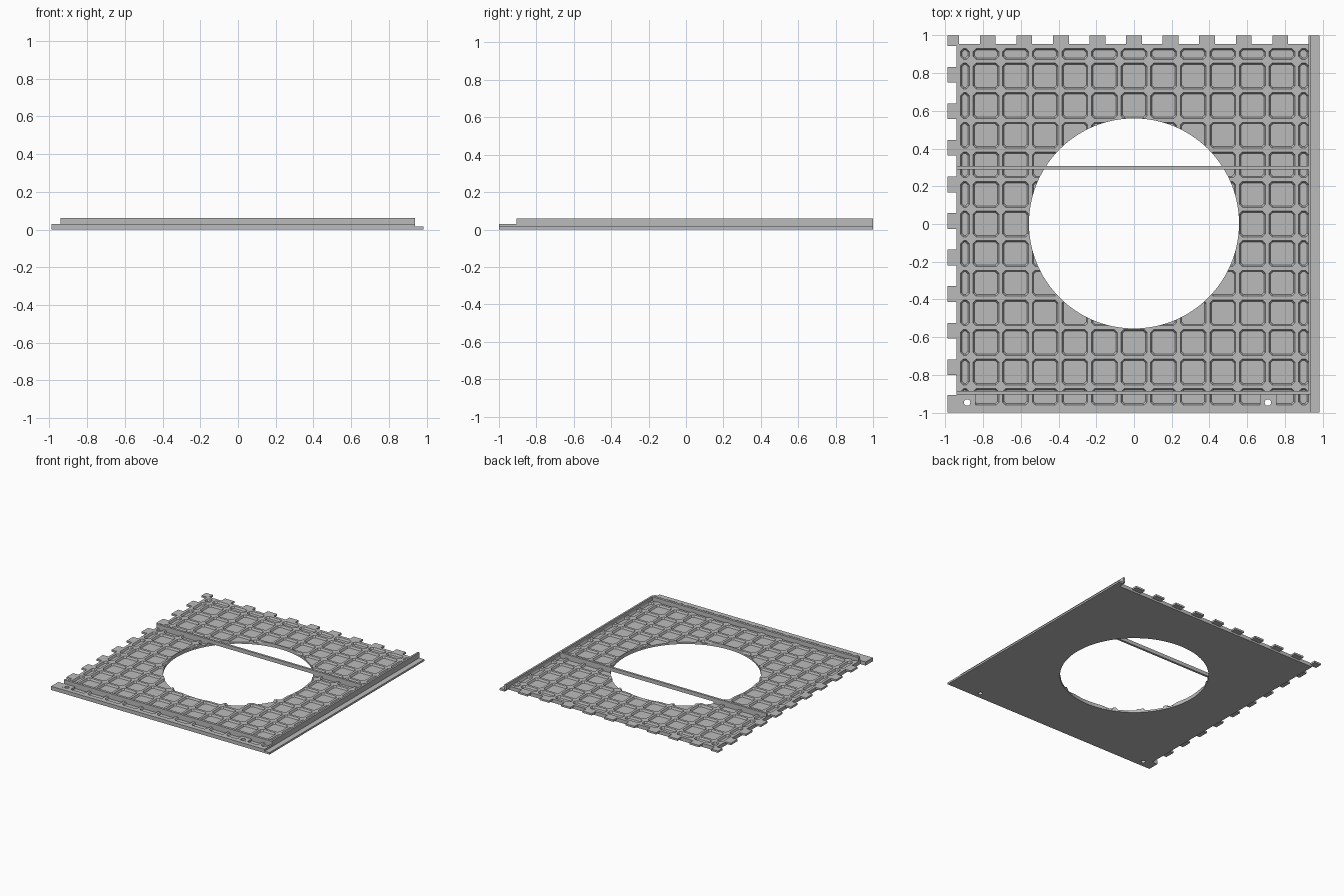
import bpy, bmesh, math

if "Cube" in bpy.data.objects:
    bpy.data.objects.remove(bpy.data.objects["Cube"])

grey = bpy.data.materials.new("plain_grey")
grey.use_nodes = True
grey.diffuse_color = (0.5, 0.5, 0.5, 1)
grey.node_tree.nodes["Principled BSDF"].inputs["Base Color"].default_value = (0.5, 0.5, 0.5, 1)

FLOOR, DECK, TOP = 0.015, 0.03, 0.06
PITCH, CELL = 0.157, 0.068          # pocket spacing and half width
STEP, TOOTH = 0.194, 0.042          # tooth spacing and half width
LEFT, RIGHT, BACK = -0.942, 0.94, 0.955
TIP = -0.99


def add_prism(bm, lower, upper, z0, z1):
    """Closed solid between two outlines with equal point counts."""
    a = [bm.verts.new((x, y, z0)) for x, y in lower]
    b = [bm.verts.new((x, y, z1)) for x, y in upper]
    bm.faces.new(a[::-1])
    bm.faces.new(b)
    for i in range(len(a)):
        j = (i + 1) % len(a)
        bm.faces.new((a[i], a[j], b[j], b[i]))


def finish(name, bm, cutter=False):
    bmesh.ops.recalc_face_normals(bm, faces=bm.faces)
    mesh = bpy.data.meshes.new(name)
    bm.to_mesh(mesh)
    bm.free()
    mesh.materials.append(grey)
    ob = bpy.data.objects.new(name, mesh)
    bpy.context.collection.objects.link(ob)
    ob.hide_render = cutter
    return ob


def solid(name, outline, z0, z1, cutter=False):
    bm = bmesh.new()
    add_prism(bm, outline, outline, z0, z1)
    return finish(name, bm, cutter)


def rect(x0, x1, y0, y1):
    return [(x0, y0), (x1, y0), (x1, y1), (x0, y1)]


def circle(x, y, r, n):
    return [(x + r * math.cos(math.tau * i / n), y + r * math.sin(math.tau * i / n))
            for i in range(n)]


def chamfered(x0, x1, y0, y1, c):
    return [(x0 + c, y0), (x1 - c, y0), (x1, y0 + c), (x1, y1 - c),
            (x1 - c, y1), (x0 + c, y1), (x0, y1 - c), (x0, y0 + c)]


def cut(ob, cutters):
    """Subtract the cutters and bake the result."""
    for c in cutters:
        mod = ob.modifiers.new("cut", 'BOOLEAN')
        mod.operation, mod.solver, mod.object = 'DIFFERENCE', 'EXACT', c
    bpy.context.view_layer.update()
    deps = bpy.context.evaluated_depsgraph_get()
    baked = bpy.data.meshes.new_from_object(ob.evaluated_get(deps))
    ob.modifiers.clear()
    ob.data = baked


# Base sheet with the right-hand ledge and the front left corner
base = solid("base_sheet", [
    (TIP, -1), (0.985, -1), (0.985, 1), (RIGHT, 1), (RIGHT, BACK),
    (LEFT, BACK), (LEFT, -0.907), (TIP, -0.907)], 0, FLOOR)

# Deck outline with teeth along the back and left edges
outline = [(TIP, -1), (RIGHT, -1), (RIGHT, BACK)]
for k in range(4, -5, -1):
    a, b = k * STEP + TOOTH, k * STEP - TOOTH
    outline += [(a, BACK), (a, 1), (b, 1), (b, BACK)]
outline += [(-0.928, BACK), (-0.928, 1), (TIP, 1), (TIP, 0.943), (LEFT, 0.943)]
for k in range(4, -5, -1):
    a, b = 0.016 + k * STEP + TOOTH, 0.016 + k * STEP - TOOTH
    outline += [(LEFT, a), (TIP, a), (TIP, b), (LEFT, b)]
outline += [(LEFT, -0.907), (TIP, -0.907)]
deck = solid("waffle_deck", outline, FLOOR, DECK)

# Tapered pockets with clipped corners, shortened at the borders
bm = bmesh.new()
for i in range(-6, 7):
    for j in range(-6, 7):
        x0, x1 = max(i * PITCH - CELL, -0.92), min(i * PITCH + CELL, 0.925)
        y0, y1 = max(j * PITCH - CELL, -0.96), min(j * PITCH + CELL, 0.93)
        t = 0.008
        add_prism(bm, chamfered(x0 + t, x1 - t, y0 + t, y1 - t, 0.012),
                  chamfered(x0 - t / 4, x1 + t / 4, y0 - t / 4, y1 + t / 4, 0.016),
                  FLOOR - 0.002, DECK + 0.003)
pockets = finish("pocket_cutter", bm, True)

# Round opening and two screw holes
opening = solid("opening_cutter", circle(0, 0.003, 0.557, 96), -0.1, 0.1, True)
screw_spots = {"left": (-0.885, -0.947), "right": (0.71, -0.947)}
screws = [solid("screw_cutter_" + n, circle(x, y, 0.017, 20), -0.1, 0.1, True)
          for n, (x, y) in screw_spots.items()]
cut(deck, [pockets, opening] + screws)
cut(base, [opening] + screws)

# Solid pads around the screw holes
pads = [solid("screw_pad_a", rect(LEFT, -0.84, -0.965, -0.9), FLOOR, DECK + 0.0003),
        solid("screw_pad_b", rect(0.667, 0.757, -0.965, -0.9), FLOOR, DECK + 0.0003)]
for pad, hole in zip(pads, screws):
    cut(pad, [hole])

# Cross bar over the opening, with a rib under it on the deck
solid("cross_bar", rect(LEFT, 0.925, 0.29, 0.308), DECK, TOP)
rib = solid("cross_bar_rib", rect(LEFT, 0.925, 0.29, 0.308), FLOOR, DECK)
cut(rib, [opening])

# Tall walls along the front and right
solid("front_wall", rect(LEFT, 0.925, -0.905, -0.885), FLOOR, TOP)
solid("right_wall", rect(0.925, RIGHT, -0.905, 1), FLOOR, TOP)

# Cutters are no longer needed
for c in [pockets, opening] + screws:
    bpy.data.objects.remove(c)
